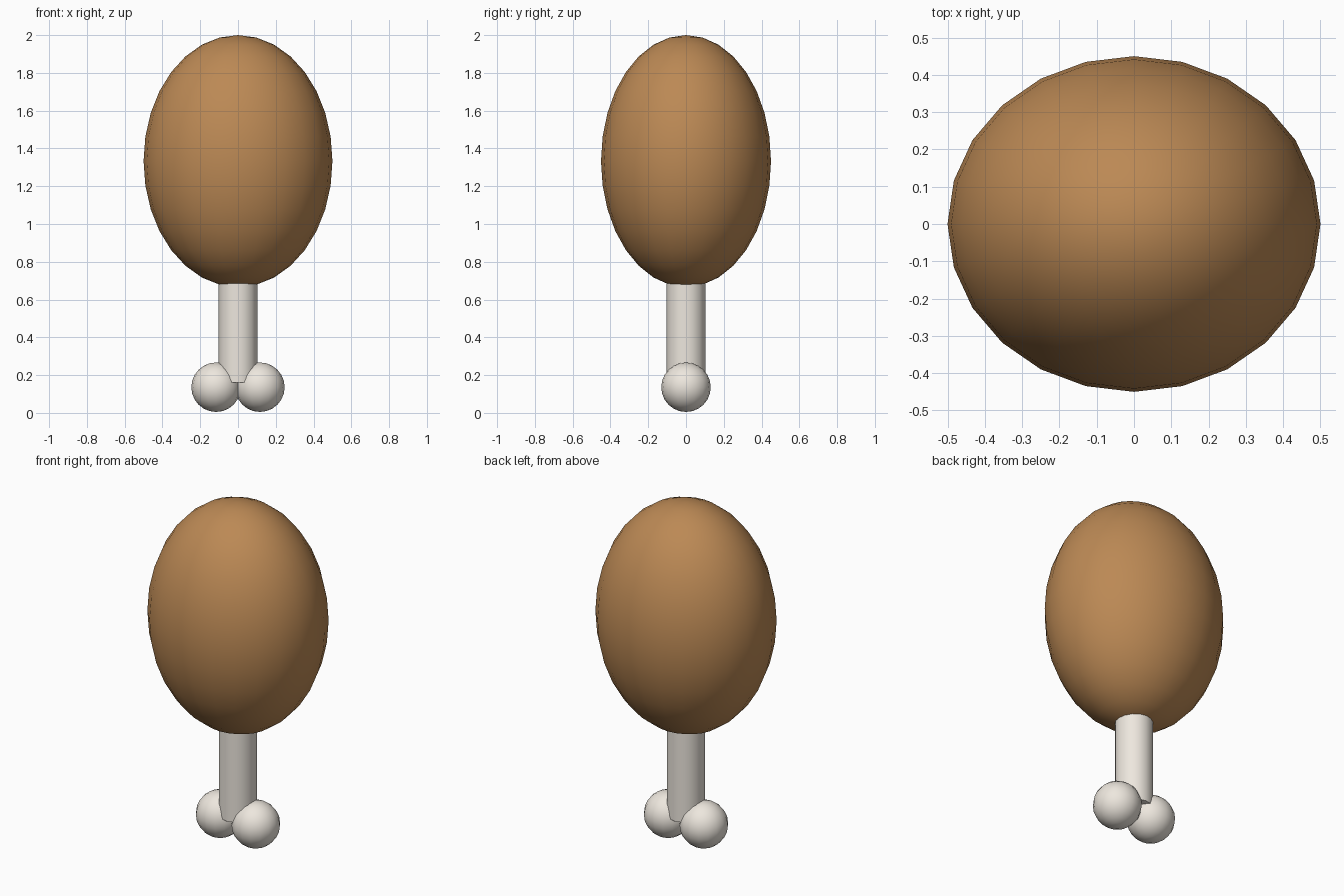
import bpy
from math import radians

if "Cube" in bpy.data.objects:
    bpy.data.objects.remove(bpy.data.objects["Cube"])


def material(name, color):
    m = bpy.data.materials.new(name)
    m.diffuse_color = color
    m.use_nodes = True
    m.node_tree.nodes["Principled BSDF"].inputs["Base Color"].default_value = m.diffuse_color
    return m


def finish(name, mat):
    ob = bpy.context.object
    ob.name = name
    ob.data.materials.append(mat)
    bpy.ops.object.transform_apply(location=False, rotation=False, scale=True)
    bpy.ops.object.shade_smooth_by_angle(angle=radians(40))
    return ob


def ball(name, center, radii, segments, rings, mat):
    bpy.ops.mesh.primitive_uv_sphere_add(segments=segments, ring_count=rings,
                                         radius=1, location=center)
    bpy.context.object.scale = radii
    return finish(name, mat)


meat_mat = material("roasted_meat", (0.50, 0.25, 0.09, 1))
bone_mat = material("bone", (0.85, 0.80, 0.73, 1))

# Meat: slightly flattened upright egg
ball("meat", (0, 0, 1.333), (0.5, 0.45, 0.667), 24, 16, meat_mat)

# Bone shaft, running up into the meat
bpy.ops.mesh.primitive_cylinder_add(vertices=16, radius=0.103, depth=0.74,
                                    location=(0, 0, 0.53))
finish("bone_shaft", bone_mat)

# Twin knuckles at the end of the bone
for side, x in (("left", -1), ("right", 1)):
    ball(f"bone_knuckle_{side}", (x * 0.116, 0, 0.136), (0.131, 0.131, 0.131),
         16, 12, bone_mat)
